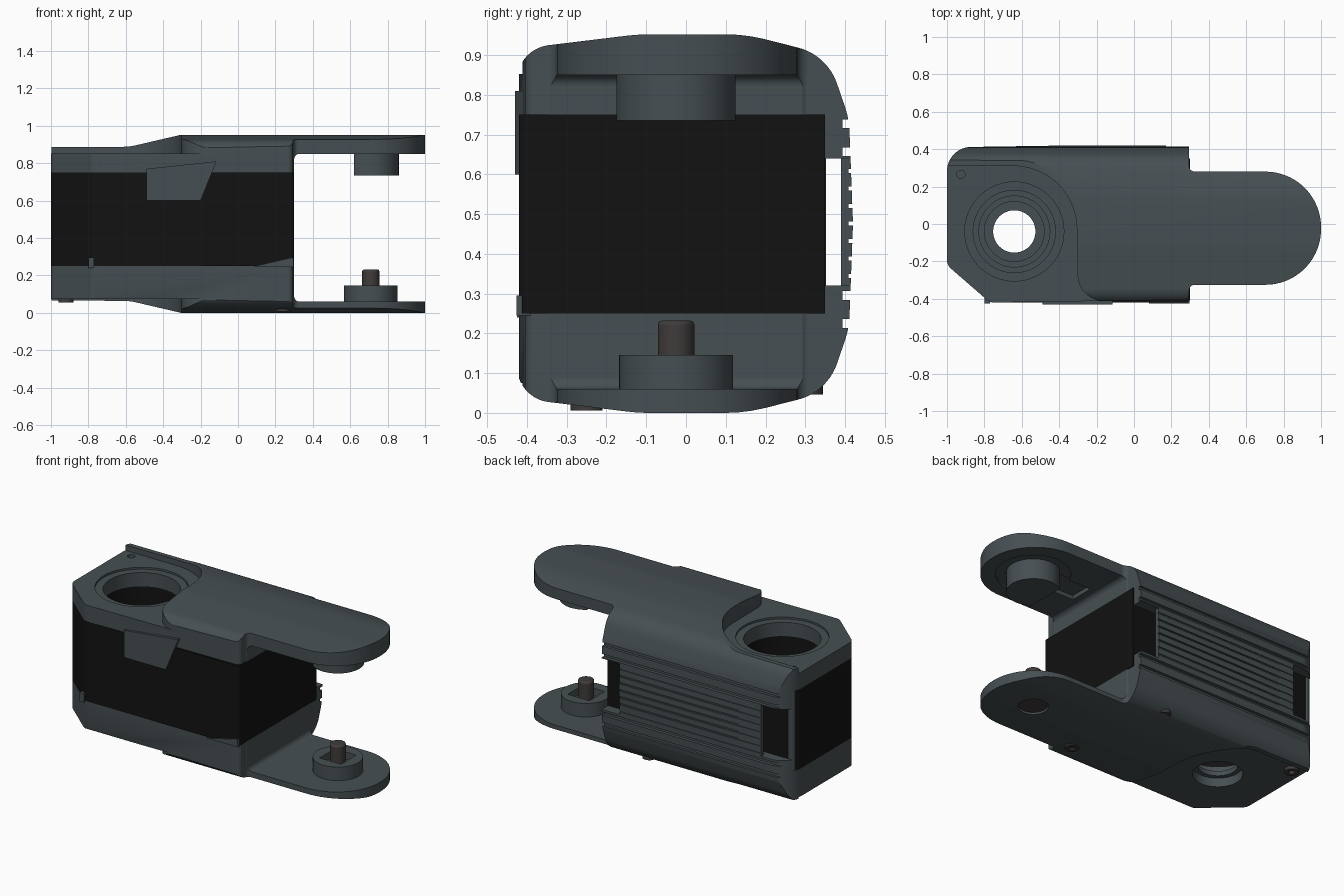
import bpy, bmesh, math
from mathutils import Vector

if "Cube" in bpy.data.objects:
    bpy.data.objects.remove(bpy.data.objects["Cube"])


def material(name, rgb):
    m = bpy.data.materials.new(name)
    m.diffuse_color = (*rgb, 1)
    m.use_nodes = True
    m.node_tree.nodes["Principled BSDF"].inputs["Base Color"].default_value = m.diffuse_color
    return m


GREY = material("slate_grey", (0.062, 0.078, 0.085))
BLACK = material("black", (0.006, 0.006, 0.006))
STEEL = material("dark_steel", (0.05, 0.045, 0.043))


def rounded(pts):
    """Polygon of (u, v, radius) corners turned into a filleted outline."""
    out = []
    for i, (u, v, r) in enumerate(pts):
        p = Vector((u, v))
        if r == 0:
            out.append(p)
            continue
        a = (Vector(pts[i - 1][:2]) - p).normalized()
        b = (Vector(pts[(i + 1) % len(pts)][:2]) - p).normalized()
        half = a.angle(b) / 2
        centre = p + (a + b).normalized() * r / math.sin(half)
        start = p + a * r / math.tan(half) - centre
        turn = start.angle_signed(p + b * r / math.tan(half) - centre)
        n = max(3, int(abs(turn) / 0.09))
        for k in range(n + 1):
            t = -turn * k / n
            c, s = math.cos(t), math.sin(t)
            out.append(centre + Vector((c * start.x - s * start.y, s * start.x + c * start.y)))
    return out


def prism(name, pts, lo, hi, axis="z", mat=GREY):
    """Extrude a filleted outline along one axis."""
    place = {"x": lambda p, h: (h, p.x, p.y), "y": lambda p, h: (p.x, h, p.y),
             "z": lambda p, h: (p.x, p.y, h)}[axis]
    bm = bmesh.new()
    outline = rounded(pts)
    face = bm.faces.new([bm.verts.new(place(p, lo)) for p in outline])
    ext = bmesh.ops.extrude_face_region(bm, geom=[face])
    move = Vector(place(Vector((0, 0)), hi - lo))
    bmesh.ops.translate(bm, vec=move, verts=[g for g in ext["geom"] if isinstance(g, bmesh.types.BMVert)])
    bmesh.ops.recalc_face_normals(bm, faces=bm.faces)
    me = bpy.data.meshes.new(name)
    bm.to_mesh(me)
    bm.free()
    me.materials.append(mat)
    ob = bpy.data.objects.new(name, me)
    bpy.context.collection.objects.link(ob)
    return ob


def box(name, x0, x1, y0, y1, z0, z1, mat=GREY):
    return prism(name, [(x0, y0, 0), (x1, y0, 0), (x1, y1, 0), (x0, y1, 0)], z0, z1, mat=mat)


def disc(name, x, y, r, z0, z1, mat=GREY):
    pts = [(x + r * math.cos(k * math.tau / 64), y + r * math.sin(k * math.tau / 64), 0) for k in range(64)]
    return prism(name, pts, z0, z1, mat=mat)


def combine(ob, tool, op="DIFFERENCE"):
    mod = ob.modifiers.new("bool", "BOOLEAN")
    mod.operation, mod.solver, mod.object = op, "EXACT", tool
    bpy.context.view_layer.objects.active = ob
    bpy.ops.object.modifier_apply(modifier=mod.name)
    bpy.data.objects.remove(tool)


H = 0.952  # total height, top and bottom mirror about H/2

# Housing: rounded cross-section trimmed to the plan outline with its tongue
half = [(-0.425, 0.915, 0.09), (-0.12, H, 0.5), (0.15, H, 0.4), (0.355, 0.9, 0.14), (0.41, 0.74, 0.2)]
section = half + [(0.42, H / 2, 0)] + [(y, H - z, r) for y, z, r in reversed(half)]
housing = prism("housing", section, -1.1, 1.1, "x")
plan = [(-1, -0.22, 0.06), (-0.77, -0.42, 0.06), (0.295, -0.405, 0.03), (0.295, -0.325, 0.03),
        (1, -0.325, 0.297), (1, 0.28, 0.297), (0.295, 0.28, 0.03), (0.295, 0.43, 0), (-1, 0.41, 0.13)]
combine(housing, prism("plan", plan, -0.5, 1.5), "INTERSECT")

# Fork opening between the two tongues
combine(housing, prism("fork_gap", [(0.3, 0.06, 0.03), (1.2, 0.06, 0), (1.2, 0.85, 0), (0.3, 0.85, 0.03)],
                       -0.6, 0.352, "y"))
combine(housing, box("fork_gap_back", 0.296, 1.2, 0.3, 0.6, 0.06, 0.85))

# Lowered end: sloped rim and flat pocket round the bearing, above and below
slope = [(-1.2, 0.885, 0), (-0.58, 0.888, 0.3), (-0.3, H + 0.001, 0), (-0.3, 1.2, 0), (-1.2, 1.2, 0)]
pocket = [(-1.2, -0.6, 0), (-0.1, -0.6, 0), (-0.12, -0.42, 0), (-0.3, -0.39, 0.14), (-0.31, 0.31, 0.34), (-1.2, 0.31, 0)]
combine(housing, prism("slope_top", slope, -0.6, 0.6, "y"))
combine(housing, prism("slope_base", [(x, H - z, r) for x, z, r in slope], -0.6, 0.6, "y"))
combine(housing, prism("pocket_top", pocket, 0.852, 1.2))
combine(housing, prism("pocket_base", pocket, -0.3, 0.075))

# Motor bay and the slit behind it, open at both ends of the back panel
combine(housing, box("motor_bay", -1.2, 0.6, -0.6, 0.35, 0.25, 0.75))
combine(housing, box("back_slit", -1.2, 0.6, 0.34, 0.39, 0.32, 0.64))
for x0, x1 in ((-1.2, -0.81), (0.17, 0.6)):
    combine(housing, box("end_notch", x0, x1, 0.34, 0.6, 0.32, 0.64))

# Horizontal grooves along the back
for z in (0.225, 0.295, H - 0.295, H - 0.225):
    combine(housing, box("groove", -1.2, 0.6, 0.393, 0.6, z - 0.011, z + 0.011))
for k in range(7):
    z = H / 2 + (k - 3) * 0.044
    combine(housing, box("fine_groove", -1.2, 0.6, 0.409, 0.6, z - 0.005, z + 0.005))

# Stepped bearing bore
BX, BY = -0.64, -0.04
for r, z0, z1 in ((0.265, 0.84, 1.2), (0.22, 0.2, 1.2), (0.19, 0.18, 0.5), (0.16, 0.16, 0.5),
                  (0.113, 0.1, 0.5), (0.14, -0.2, 0.13)):
    combine(housing, disc("bore", BX, BY, r, z0, z1))

# Shallow details: tongue recess with cable channel, pin seat, screw hole
for tool in (disc("recess", 0.71, -0.025, 0.21, 0.8, 0.862),
             box("channel", 0.36, 0.66, -0.1, 0.05, 0.8, 0.875),
             disc("pin_seat", 0.71, -0.025, 0.085, -0.2, 0.015),
             disc("screw_hole", -0.925, 0.265, 0.022, 0.8, 1.2)):
    combine(housing, tool)

# Black motor block
motor = prism("motor_block", [(-1, -0.22, 0.06), (-0.77, -0.42, 0.06), (0.3, -0.42, 0.02),
                              (0.3, 0.35, 0), (-1, 0.35, 0.07)], 0.25, 0.75, mat=BLACK)
combine(motor, disc("motor_bore", BX, BY, 0.24, 0, 1))

# Front clip, lower lips and corner post
prism("front_clip", [(-0.49, 0.77, 0), (-0.49, 0.6, 0), (-0.2, 0.6, 0), (-0.115, 0.81, 0)], -0.43, -0.4, "y")
prism("lower_lip", [(0.08, 0.245, 0), (0.296, 0.245, 0), (0.296, 0.295, 0)], -0.426, -0.39, "y")
box("lower_tab", -0.8, -0.77, -0.425, -0.38, 0.24, 0.295)
disc("corner_post", -0.965, 0.33, 0.022, 0.24, 0.76)

# Upper pivot boss, flattened and slotted on the body side
upper = disc("upper_boss", 0.71, -0.025, 0.15, 0.735, 0.87)
combine(upper, box("flat", 0.5, 0.62, -0.3, 0.3, 0.6, 0.9))
combine(upper, box("slot", 0.5, 0.7, -0.08, 0.03, 0.76, 0.86))

# Lower pivot boss with square recess and steel pin
lower = disc("lower_boss", 0.71, -0.025, 0.143, 0.05, 0.145)
combine(lower, box("square_recess", 0.635, 0.785, -0.1, 0.05, 0.1, 0.3))
pin = disc("pivot_pin", 0.71, -0.025, 0.046, 0.01, 0.232, STEEL)
bev = pin.modifiers.new("bevel", "BEVEL")
bev.width, bev.segments, bev.limit_method, bev.angle_limit = 0.01, 2, "ANGLE", 1.0
disc("pin_head", 0.71, -0.025, 0.078, 0.008, 0.03, STEEL)

# Base screws with a drive socket
for i, (x, y, z) in enumerate(((0.04, 0.305, 0.046), (0.24, -0.25, 0.006), (-0.92, 0.265, 0.055))):
    screw = disc(f"base_screw_{i + 1}", x, y, 0.04, z, z + 0.08, STEEL)
    combine(screw, disc("socket", x, y, 0.018, z - 0.1, z + 0.02))

# Smooth shading with crisp edges
for ob in bpy.context.scene.objects:
    ob.select_set(True)
bpy.context.view_layer.objects.active = housing
bpy.ops.object.shade_smooth_by_angle(angle=math.radians(30))
